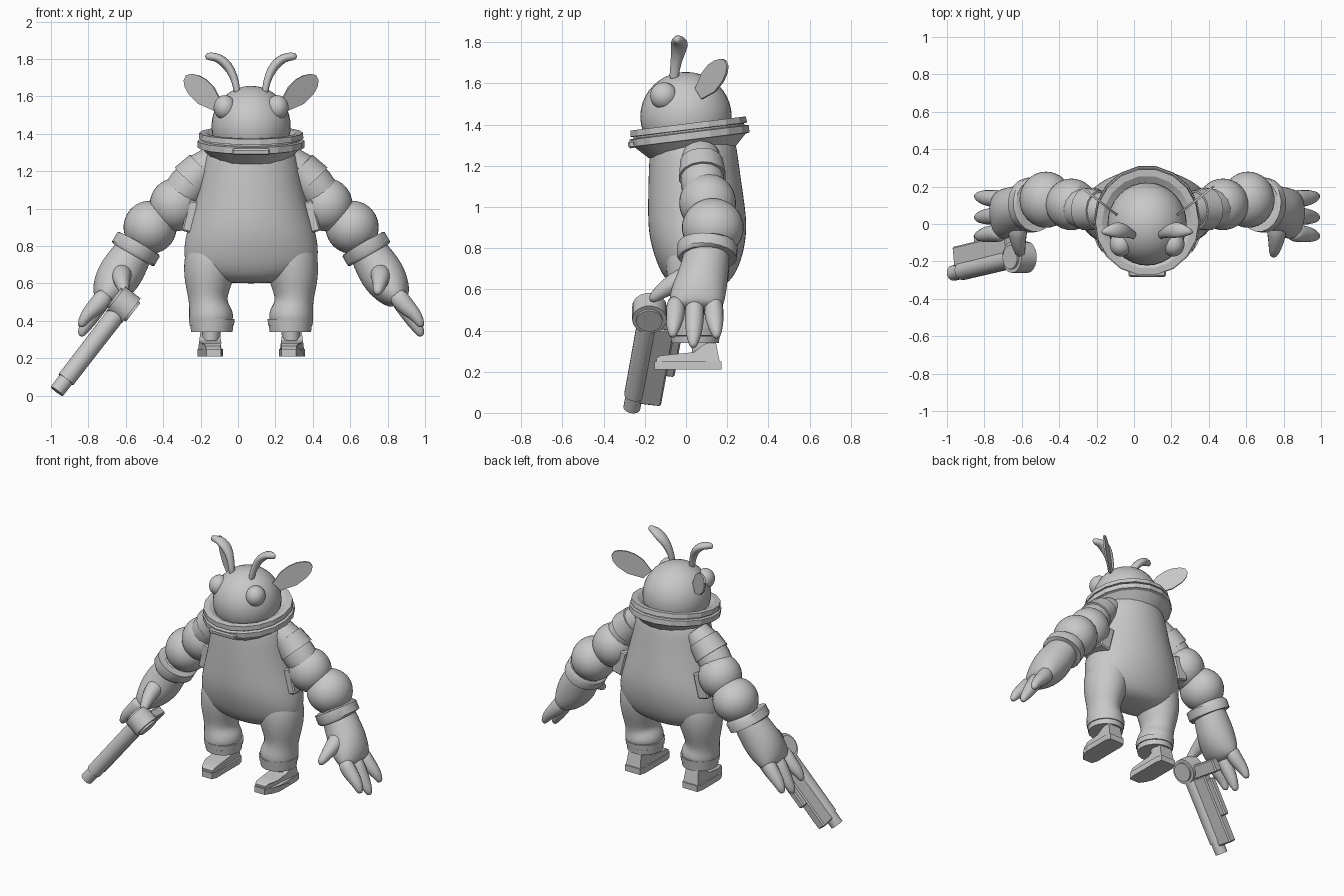
import bpy, bmesh, math
from mathutils import Vector, Matrix

if "Cube" in bpy.data.objects:
    bpy.data.objects.remove(bpy.data.objects["Cube"])

CX = 0.07  # symmetry plane of the figure
grey = bpy.data.materials.new("plain grey")
grey.use_nodes = True
grey.diffuse_color = (0.58, 0.58, 0.58, 1)
grey.node_tree.nodes["Principled BSDF"].inputs["Base Color"].default_value = (0.58, 0.58, 0.58, 1)


def finish(name, bm, smooth=True, mirror=False, sub=0, x=CX, angle=40):
    bmesh.ops.recalc_face_normals(bm, faces=bm.faces)
    mesh = bpy.data.meshes.new(name)
    bm.to_mesh(mesh)
    bm.free()
    mesh.materials.append(grey)
    ob = bpy.data.objects.new(name, mesh)
    bpy.context.collection.objects.link(ob)
    ob.location.x = x
    if mirror:
        ob.modifiers.new("Mirror", "MIRROR").use_mirror_merge = False
    if sub:
        ob.modifiers.new("Subdivision", "SUBSURF").levels = sub
        ob.modifiers["Subdivision"].render_levels = sub
    if smooth:
        bpy.ops.object.select_all(action="DESELECT")
        ob.select_set(True)
        bpy.context.view_layer.objects.active = ob
        if sub:
            bpy.ops.object.shade_smooth()
        else:
            bpy.ops.object.shade_smooth_by_angle(angle=math.radians(angle))
    return ob


def tube(name, rings, n=12, side=(0, 1, 0), **kw):
    """Loft of ovals along a path; ring = (x, y, z, radius along side, other radius)."""
    bm = bmesh.new()
    pts = [Vector(r[:3]) for r in rings]
    loops = []
    for i, r in enumerate(rings):
        t = (pts[min(i + 1, len(pts) - 1)] - pts[max(i - 1, 0)]).normalized()
        u = Vector(side)
        u = (u - t * u.dot(t)).normalized()
        v = t.cross(u)
        angles = [2 * math.pi * (k + 0.5) / n for k in range(n)]
        loops.append([bm.verts.new(pts[i] + u * r[3] * math.cos(a) + v * r[4] * math.sin(a)) for a in angles])
    for a, b in zip(loops, loops[1:]):
        for k in range(n):
            bm.faces.new((a[k], a[(k + 1) % n], b[(k + 1) % n], b[k]))
    bm.faces.new(loops[0])
    bm.faces.new(loops[-1])
    return finish(name, bm, **kw)


def ball(name, centre, radii, **kw):
    bm = bmesh.new()
    m = Matrix.Translation(centre) @ Matrix.Diagonal((*radii, 1))
    bmesh.ops.create_uvsphere(bm, u_segments=32, v_segments=20, radius=1, matrix=m)
    return finish(name, bm, angle=80, **kw)


def box(name, centre, size, rot=Matrix(), bevel=0.008, **kw):
    bm = bmesh.new()
    m = rot @ Matrix.Translation(centre) @ Matrix.Diagonal((*size, 1))
    bmesh.ops.create_cube(bm, size=1, matrix=m)
    bmesh.ops.bevel(bm, geom=bm.edges[:], offset=bevel, segments=1, affect="EDGES")
    return finish(name, bm, smooth=False, **kw)


def turned(x, z, degrees):
    """Rotation about the y direction through the point (x, z)."""
    return (Matrix.Translation((x, 0, z)) @ Matrix.Rotation(math.radians(degrees), 4, "Y")
            @ Matrix.Translation((-x, 0, -z)))


def plate(name, outline, to_point, thick, **kw):
    """Flat outline turned into a solid sheet; to_point maps (a, b, offset) to space."""
    bm = bmesh.new()
    ends = [[bm.verts.new(to_point(a, b, o)) for a, b in outline] for o in (-thick / 2, thick / 2)]
    for e in ends:
        bm.faces.new(e)
    n = len(outline)
    for k in range(n):
        bm.faces.new((ends[0][k], ends[0][(k + 1) % n], ends[1][(k + 1) % n], ends[1][k]))
    return finish(name, bm, **kw)


# Head with eyes
ball("head", (0, 0, 1.44), (0.212, 0.222, 0.216))
ball("eye", (0.14, -0.108, 1.54), (0.06, 0.066, 0.066), mirror=True)

# Curled antennae that widen at the bend and end in a blunt tip
tube("antenna", [(0.072, -0.06, 1.60, 0.028, 0.02), (0.08, -0.055, 1.67, 0.024, 0.02),
                 (0.108, -0.04, 1.745, 0.036, 0.028), (0.15, -0.03, 1.79, 0.05, 0.03),
                 (0.19, -0.035, 1.813, 0.04, 0.025), (0.25, -0.045, 1.815, 0.01, 0.024)],
     n=8, mirror=True, sub=1)

# Thin leaf-shaped ears
ear = [(.16, 1.575), (.20, 1.65), (.24, 1.69), (.28, 1.712), (.32, 1.72), (.345, 1.712),
       (.358, 1.685), (.352, 1.65), (.33, 1.61), (.28, 1.56), (.20, 1.525)]
plate("ear", ear, lambda a, z, o: (a + o * .6, .04 + (a - .15) * .78 - o * .8, z), 0.012, mirror=True)

# Tilted faceted collar, turned from a profile
collar = [(.17, -.125), (.215, -.108), (.275, -.05), (.296, -.045), (.296, -.01), (.275, -.006),
          (.275, .002), (.29, .004), (.287, .034), (.25, .034), (.205, .01)]
tilt = Matrix.Translation((0, 0.014, 1.372)) @ Matrix.Rotation(math.radians(7), 4, "X")
bm = bmesh.new()
vs = [bm.verts.new((r, 0, z)) for r, z in collar]
es = [bm.edges.new(p) for p in zip(vs, vs[1:])]
bmesh.ops.spin(bm, geom=vs + es, cent=(0, 0, 0), axis=(0, 0, 1), angle=2 * math.pi, steps=18)
bmesh.ops.remove_doubles(bm, verts=bm.verts, dist=0.001)
bm.transform(tilt @ Matrix.Diagonal((.965, 1, 1, 1)))
finish("collar", bm, angle=15)
box("collar_clasp", (0, -0.284, -0.034), (0.2, 0.035, 0.035), rot=tilt)

# Pear-shaped torso
tube("torso", [(0, .03, 1.36, .20, .21), (0, .035, 1.28, .215, .252), (0, .04, 1.15, .226, .275),
               (0, .05, 1.0, .239, .31), (0, .058, .88, .244, .35), (0, .062, .76, .218, .37),
               (0, .06, .67, .18, .345), (0, .06, .615, .13, .23), (0, .06, .60, .05, .1)],
     n=20, sub=2)

# Trouser legs gathered into ankle cuffs
tube("leg", [(.19, .06, .84, .14, .12), (.21, .06, .74, .165, .155), (.231, .055, .62, .15, .135),
             (.231, .05, .53, .122, .108), (.228, .045, .48, .12, .106), (.214, .045, .43, .135, .125),
             (.21, .045, .385, .125, .118), (.21, .05, .35, .07, .07)], n=14, mirror=True, sub=2)
for i, (z, r) in enumerate(((.393, .124), (.357, .116))):
    tube(f"ankle_cuff_{i + 1}", [(.21, .045, z - .017, r, r - .004), (.21, .045, z + .017, r + .004, r)],
         n=20, mirror=True)
tube("ankle", [(.215, .09, .27, .06, .045), (.21, .08, .38, .06, .055)], n=12, mirror=True)


# Wedge shoes with a flat sole, rounded at the toe and narrow at the heel top
def shoe_point(y, z, o):
    toe = max(0, -.06 - y) / .09
    heel = max(0, y - .13) / .05
    return (.219 - .018 * toe + o * (1 - .42 * toe ** 2 - .2 * heel - 2.3 * max(0, z - .25)), y, z)


shoe = [(-.142, .24), (-.145, .265), (-.125, .278), (-.06, .285), (.04, .295), (.09, .335), (.145, .345),
        (.165, .24), (.13, .24), (-.06, .24), (-.11, .24)]
sole = [(-.152, .21), (-.152, .25), (-.11, .25), (-.06, .25), (.13, .25), (.172, .25),
        (.172, .21), (.13, .21), (-.06, .21), (-.11, .21)]
plate("shoe", shoe, shoe_point, 0.13, mirror=True, angle=30)
plate("sole", sole, shoe_point, 0.137, mirror=True, angle=30)

# Shoulder sleeves with a raised band
tube("shoulder", [(.20, .07, 1.26, .09, .08), (.27, .075, 1.20, .10, .10),
                  (.34, .08, 1.12, .108, .108), (.39, .09, 1.06, .10, .10)], n=14, mirror=True, angle=30)
tube("shoulder_band", [(.255, .075, 1.222, .105, .098), (.325, .08, 1.145, .116, .112)],
     n=14, mirror=True, angle=30)
box("shoulder_tab", (.31, .075, 1.225), (.12, .13, .04), rot=turned(.31, 1.225, 45), mirror=True)

# Puffed sleeves in two bulges
ball("upper_sleeve", (.405, .105, 1.02), (.137, .138, .142), mirror=True)
ball("lower_sleeve", (.54, .13, .90), (.142, .15, .142), mirror=True)

# Side pouches under the arms
box("side_pouch", (.312, .09, .955), (.08, .20, .17), mirror=True, rot=turned(.312, .955, -14))

# Glove cuff, palm, fingers and thumb
tube("glove_cuff", [(.598, .105, .815, .135, .12), (.602, .105, .808, .147, .132),
                    (.63, .10, .76, .147, .132), (.634, .10, .753, .135, .12)], n=20, mirror=True)
tube("palm", [(.59, .105, .83, .11, .10), (.635, .10, .755, .115, .108), (.70, .08, .65, .128, .128),
              (.755, .055, .565, .14, .105), (.785, .045, .52, .13, .075), (.80, .045, .50, .11, .05)],
     n=14, mirror=True, sub=2)
for i, (y, yt, zt) in enumerate(((-.05, -.065, .365), (.042, .035, .315), (.135, .148, .36))):
    tube(f"finger_{i + 1}", [(.765, y, .56, .05, .06), (.82, y, .48, .053, .055),
                             (.872, (y + yt) / 2, zt + .075, .045, .042),
                             (.905, yt, zt + .025, .028, .028), (.91, yt, zt, .014, .016)],
         n=8, mirror=True, sub=1)
tube("thumb", [(.69, .03, .67, .07, .07), (.695, -.06, .63, .055, .055), (.685, -.13, .585, .038, .038),
               (.672, -.177, .54, .022, .022)], n=8, side=(1, 0, 0), mirror=True, sub=1)

# Handheld blaster: its own frame has z along the barrel and y toward the grip
d = Vector((-.355, -.085, -.46)).normalized()
g = (Vector((0, 1, 0)) - d * d.y).normalized()
w = g.cross(d)
frame = Matrix((w, g, d)).transposed().to_4x4()
frame.translation = Vector((-.612, -.178, .485))


def gun_tube(name, rings):
    """Round part: rings of (w, g, d, radius) in the blaster frame."""
    out = [(*(frame @ Vector(r[:3])), r[3], r[3]) for r in rings]
    return tube(name, out, n=18, x=0, side=tuple(g))


gun_tube("barrel", [(0, 0, .04, .051), (0, 0, .51, .049)])
gun_tube("muzzle", [(0, 0, .50, .042), (0, 0, .59, .041)])
gun_tube("drum", [(-.052, 0, 0, .084), (.052, 0, 0, .084)])
gun_tube("drum_rim", [(-.065, 0, 0, .064), (.065, 0, 0, .064)])
box("receiver", (0, .08, .305), (.062, .11, .47), rot=frame, x=0)
box("magazine", (0, .145, .23), (.045, .06, .26), rot=frame, x=0)
box("grip", (0, .13, .03), (.06, .24, .09), rot=frame, x=0)
